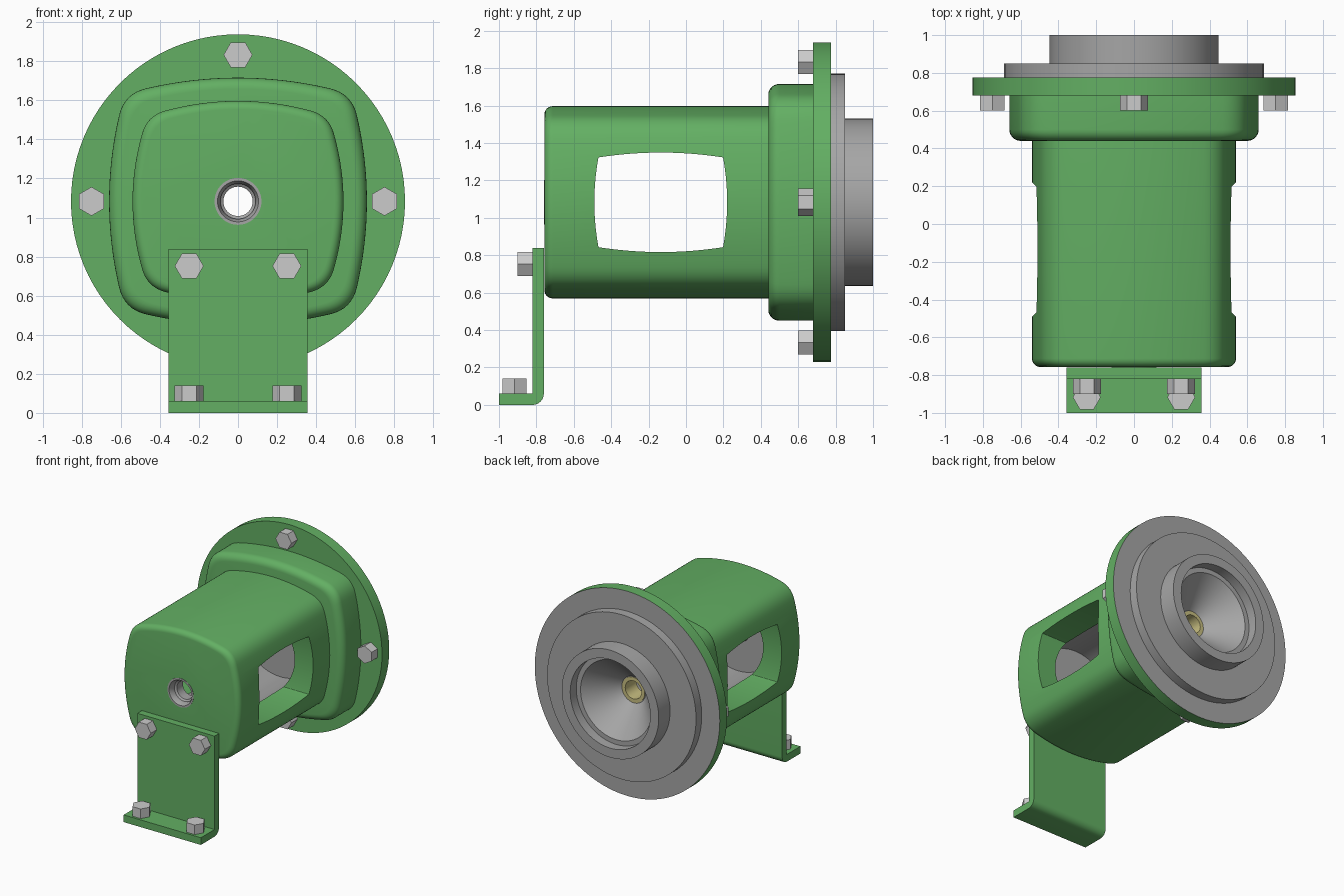
import bpy, bmesh, math

if "Cube" in bpy.data.objects:
    bpy.data.objects.remove(bpy.data.objects["Cube"])

CZ = 1.083          # height of the main axis
BORE = 0.37


def material(name, rgb):
    m = bpy.data.materials.new(name)
    m.diffuse_color = (*rgb, 1)
    m.use_nodes = True
    m.node_tree.nodes["Principled BSDF"].inputs["Base Color"].default_value = m.diffuse_color
    return m


GREEN = material("green paint", (0.125, 0.43, 0.125))
GREY = material("machined grey", (0.38, 0.38, 0.38))
STEEL = material("bolt steel", (0.6, 0.6, 0.6))
BRASS = material("pale brass", (0.58, 0.52, 0.22))


def loft(name, rings, mat, wrap=False, smooth=True):
    """Skin a list of closed rings; wrap joins last to first, else ends are capped."""
    bm = bmesh.new()
    vs = [[bm.verts.new(p) for p in ring] for ring in rings]
    n = len(vs[0])
    pairs = list(zip(vs, vs[1:])) + ([(vs[-1], vs[0])] if wrap else [])
    for a, b in pairs:
        for i in range(n):
            j = (i + 1) % n
            bm.faces.new((a[i], a[j], b[j], b[i]))
    if not wrap:
        bm.faces.new(vs[0])
        bm.faces.new(vs[-1])
    bmesh.ops.recalc_face_normals(bm, faces=bm.faces)
    me = bpy.data.meshes.new(name)
    bm.to_mesh(me)
    bm.free()
    ob = bpy.data.objects.new(name, me)
    bpy.context.collection.objects.link(ob)
    me.materials.append(mat)
    if smooth:
        smooth_angle(ob)
    return ob


def select(ob):
    bpy.ops.object.select_all(action='DESELECT')
    ob.select_set(True)
    bpy.context.view_layer.objects.active = ob


def smooth_angle(ob):
    select(ob)
    bpy.ops.object.shade_smooth_by_angle(angle=math.radians(30))


def circle(r, y, n=96):
    return [(r * math.cos(2 * math.pi * i / n), y, CZ + r * math.sin(2 * math.pi * i / n))
            for i in range(n)]


def lathe(name, profile, mat):
    return loft(name, [circle(r, y) for r, y in profile], mat, wrap=True)


def cushion(w, h, cx, cz, cut, n=12):
    """Closed outline with four bulged sides, virtual corners (cx, cz) and rounded corners."""
    k, q = (h - cz) / cx ** 2, (w - cx) / cz ** 2
    a, b = cx - cut, cz - cut
    zt, xs = h - k * a * a, w - q * b * b
    m, s = 2 * k * a, 2 * q * b                    # end slopes of the bulged sides
    px = (xs - s * (zt - b + m * a)) / (1 - s * m)
    pz = zt - m * (px - a)
    quad = [(w - q * z * z, z) for z in (b * i / n for i in range(n + 1))]
    for i in range(1, 9):
        t = i / 8
        quad.append(((1 - t) ** 2 * xs + 2 * t * (1 - t) * px + t * t * a,
                     (1 - t) ** 2 * b + 2 * t * (1 - t) * pz + t * t * zt))
    quad += [(x, h - k * x * x) for x in (a * (1 - i / n) for i in range(1, n + 1))]
    half = quad + [(-x, z) for x, z in reversed(quad[:-1])]
    return half + [(x, -z) for x, z in reversed(half[1:-1])]


def housing(name, outline, w, y0, y1, r):
    """Extruded outline with a rounded front edge."""
    rings = []
    for i in range(7):
        t = math.pi / 2 * i / 6
        s = 1 - r * (1 - math.sin(t)) / w
        rings.append([(x * s, y0 + r * (1 - math.cos(t)), CZ + z * s) for x, z in outline])
    rings.append([(x, y1, CZ + z) for x, z in outline])
    return loft(name, rings, GREEN, smooth=False)


def cut_with(ob, cutter):
    mod = ob.modifiers.new("cut", 'BOOLEAN')
    mod.operation, mod.solver, mod.object = 'DIFFERENCE', 'EXACT', cutter
    select(ob)
    bpy.ops.object.modifier_apply(modifier=mod.name)
    bpy.data.objects.remove(cutter, do_unlink=True)


def finish_bore(ob):
    """Grey for every face lying inside the bore."""
    me = ob.data
    me.materials.clear()
    me.materials.append(GREEN)
    me.materials.append(GREY)
    for p in me.polygons:
        inside = all(math.hypot(me.vertices[v].co.x, me.vertices[v].co.z - CZ) < BORE + 0.004
                     for v in p.vertices)
        p.material_index = 1 if inside else 0
    smooth_angle(ob)


# lantern body: hollow, with a window through both sides
body = housing("lantern_body", cushion(0.54, 0.514, 0.462, 0.437, 0.09), 0.54, -0.757, 0.5, 0.045)
cut_with(body, loft("bore_cutter", [circle(BORE, -0.69), circle(BORE, 0.7)], GREY))
cut_with(body, loft("nose_cutter", [circle(0.115, -0.9), circle(0.115, -0.5)], GREY))
win = cushion(0.355, 0.266, 0.333, 0.24, 0.004)
cut_with(body, loft("window_cutter",
                    [[(x, -0.135 + u, CZ + v) for u, v in win] for x in (-1, 1)], GREEN))
finish_bore(body)

# wider collar behind the body
collar = housing("collar", cushion(0.66, 0.633, 0.58, 0.55, 0.11), 0.66, 0.44, 0.69, 0.06)
cut_with(collar, loft("collar_cutter", [circle(BORE, 0.3), circle(BORE, 0.8)], GREY))
finish_bore(collar)

# mounting flange, its back face bare grey
flange = lathe("flange", [(BORE, 0.68), (0.855, 0.68), (0.855, 0.775), (BORE, 0.775)], GREEN)
flange.data.materials.append(GREY)
for p in flange.data.polygons:
    if p.normal.y > 0.9:
        p.material_index = 1

# rear cover with hub and conical throat
lathe("rear_cover", [(0.1, 0.56), (BORE, 0.56), (BORE, 0.77), (0.688, 0.77), (0.688, 0.85),
                     (0.448, 0.85), (0.448, 1.0), (0.37, 1.0), (0.37, 0.92), (0.33, 0.92),
                     (0.11, 0.69), (0.1, 0.69)], GREY)
lathe("throat_bushing", [(0.075, 0.55), (0.105, 0.55), (0.105, 0.695), (0.075, 0.695)], BRASS)

# front bearing ring
lathe("front_bearing", [(0.12, -0.76), (0.105, -0.76), (0.09, -0.725), (0.09, -0.71),
                        (0.075, -0.70), (0.075, -0.62), (0.12, -0.62)], GREY)

# angle bracket foot
bend = [(-0.82 + 0.06 * math.sin(t), 0.06 - 0.06 * math.cos(t))
        for t in (math.pi / 2 * i / 8 for i in range(9))]
side = [(-1, 0)] + bend + [(-0.76, 0.84), (-0.82, 0.84), (-0.82, 0.06), (-1, 0.06)]
loft("bracket", [[(x, y, z) for y, z in side] for x in (-0.357, 0.357)], GREEN)


def bolt(name, x, y, z, upright=False, turn=0.0, r=0.074, h=0.08):
    """Hex head starting at the given seat, pointing forwards or up."""
    hexa = [(r * math.cos(turn + math.pi / 3 * i), r * math.sin(turn + math.pi / 3 * i))
            for i in range(6)]
    if upright:
        rings = [[(x + u, y + v, z + d) for u, v in hexa] for d in (0, h)]
    else:
        rings = [[(x + u, y - d, z + v) for u, v in hexa] for d in (0, h)]
    loft(name, rings, STEEL, smooth=False)


# bolts
for i in range(4):
    a = math.pi / 2 * i
    bolt(f"flange_bolt_{i + 1}", 0.75 * math.cos(a), 0.68, CZ + 0.75 * math.sin(a),
         turn=a + math.pi / 2)
for tag, x in (("left", -0.25), ("right", 0.25)):
    bolt(f"bracket_bolt_{tag}", x, -0.82, 0.752)
    bolt(f"foot_bolt_{tag}", x, -0.917, 0.06, upright=True)
